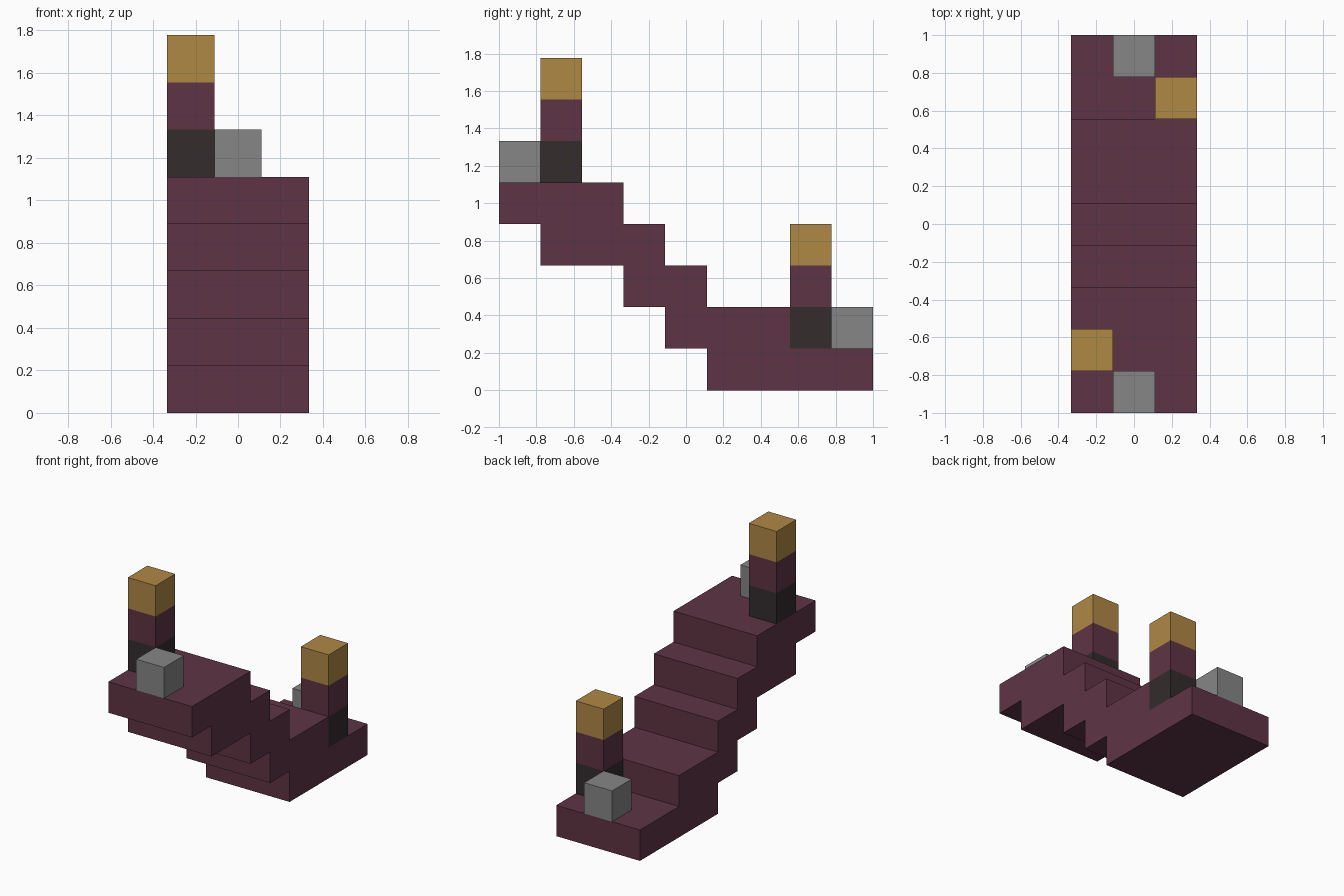
import bpy
import bmesh
from mathutils import Vector

U = 2 / 9  # edge length of one block

cube = bpy.data.objects.get("Cube")
if cube:
    bpy.data.objects.remove(cube, do_unlink=True)


def make_material(name, color):
    mat = bpy.data.materials.new(name)
    mat.use_nodes = True
    mat.diffuse_color = (*color, 1)
    bsdf = next(n for n in mat.node_tree.nodes if n.type == "BSDF_PRINCIPLED")
    bsdf.inputs["Base Color"].default_value = (*color, 1)
    return mat


maroon = make_material("maroon", (0.112, 0.034, 0.058))
charcoal = make_material("charcoal", (0.034, 0.025, 0.026))
gold = make_material("gold", (0.434, 0.246, 0.060))
grey = make_material("grey", (0.238, 0.238, 0.238))


def finish(name, bm, mat):
    bmesh.ops.recalc_face_normals(bm, faces=bm.faces)
    mesh = bpy.data.meshes.new(name)
    bm.to_mesh(mesh)
    bm.free()
    mesh.materials.append(mat)
    obj = bpy.data.objects.new(name, mesh)
    bpy.context.collection.objects.link(obj)


def block(name, x, y, level, mat):
    """One block, centred on (x, y) and resting on the given level."""
    bm = bmesh.new()
    bmesh.ops.create_cube(bm, size=U)
    bmesh.ops.translate(bm, verts=bm.verts, vec=Vector((x, y, level + 0.5)) * U)
    finish(name, bm, mat)


# Staircase: each layer runs from its underside edge to its tread edge
layers = [(0.5, 4.5), (-0.5, 2.5), (-1.5, 0.5), (-3.5, -0.5), (-4.5, -1.5)]
under = [(start, z + k) for z, (start, end) in enumerate(layers) for k in (0, 1)]
treads = [(end, z + k) for z, (start, end) in enumerate(layers) for k in (0, 1)]
bm = bmesh.new()
side = bm.faces.new([bm.verts.new((-1.5 * U, y * U, z * U))
                     for y, z in treads + under[::-1]])
extruded = bmesh.ops.extrude_face_region(bm, geom=[side])["geom"]
bmesh.ops.translate(bm, vec=(3 * U, 0, 0),
                    verts=[v for v in extruded if isinstance(v, bmesh.types.BMVert)])
finish("staircase", bm, maroon)

# A banded post and a small grey block on each landing
for landing, sign, level in (("upper", -1, 5), ("lower", 1, 1)):
    bands = (("base", charcoal), ("shaft", maroon), ("cap", gold))
    for i, (part, mat) in enumerate(bands):
        block(f"{landing}_post_{part}", sign, 3 * sign, level + i, mat)
    block(f"{landing}_end_block", 0, 4 * sign, level, grey)
